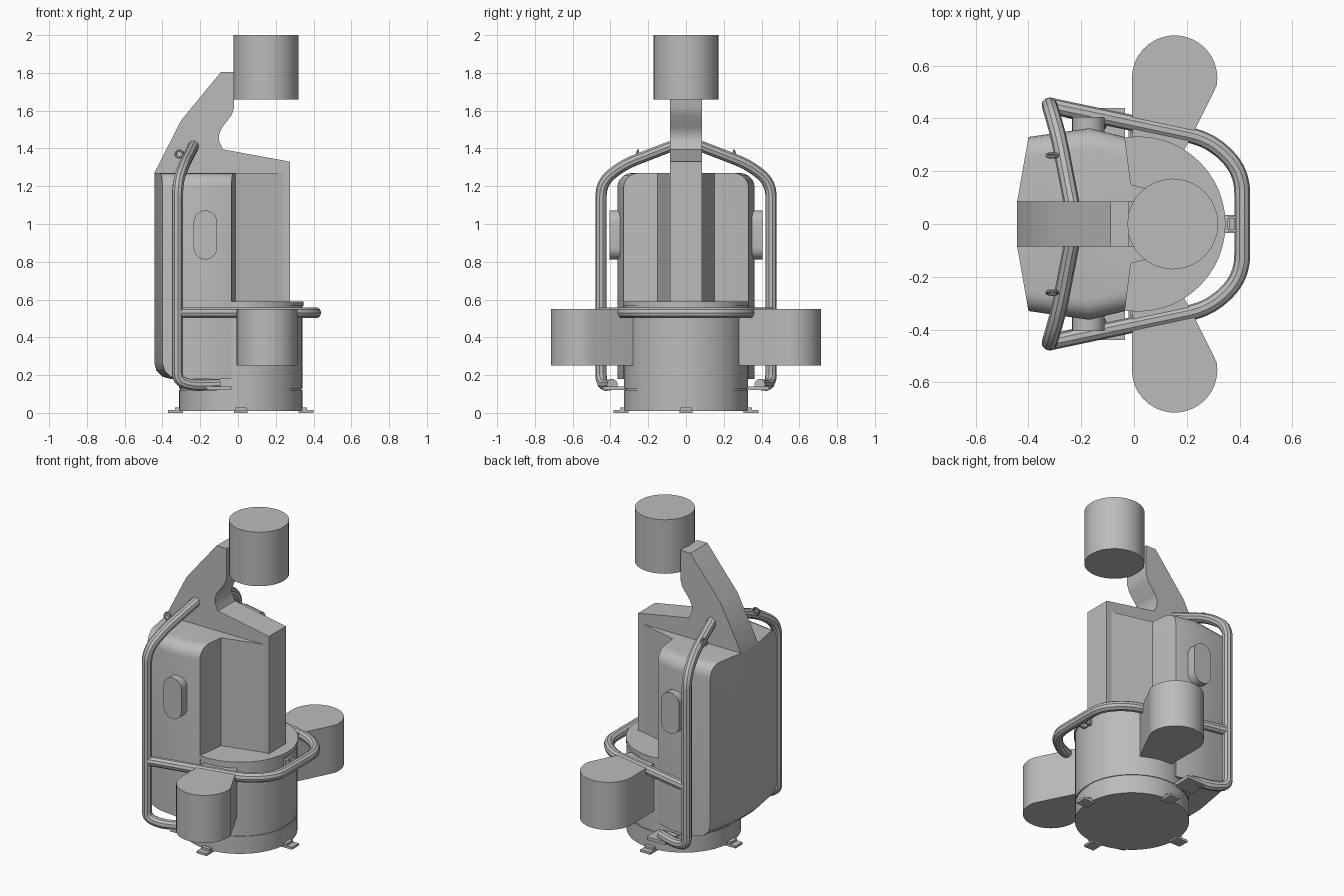
import bpy, bmesh, math
from mathutils import Vector

if "Cube" in bpy.data.objects:
    bpy.data.objects.remove(bpy.data.objects["Cube"], do_unlink=True)

grey = bpy.data.materials.new("plain grey")
grey.use_nodes = True
grey.diffuse_color = (0.5, 0.5, 0.5, 1)
grey.node_tree.nodes["Principled BSDF"].inputs["Base Color"].default_value = (0.5, 0.5, 0.5, 1)


def finish(ob, name, smooth=True):
    ob.name = name
    ob.data.materials.clear()
    ob.data.materials.append(grey)
    bpy.ops.object.select_all(action='DESELECT')
    ob.select_set(True)
    bpy.context.view_layer.objects.active = ob
    if smooth:
        bpy.ops.object.shade_smooth_by_angle(angle=math.radians(35))
    return ob


def prism(name, points, lo, hi, axis='z', shape=None, smooth=True):
    """Extrude a flat outline along z (outline in xy) or y (outline in xz)."""
    bm = bmesh.new()
    place = (lambda p: (p[0], p[1], lo)) if axis == 'z' else (lambda p: (p[0], lo, p[1]))
    face = bm.faces.new([bm.verts.new(place(p)) for p in points])
    geom = bmesh.ops.extrude_face_region(bm, geom=[face])["geom"]
    step = Vector((0, 0, hi - lo)) if axis == 'z' else Vector((0, hi - lo, 0))
    bmesh.ops.translate(bm, vec=step, verts=[g for g in geom if isinstance(g, bmesh.types.BMVert)])
    bmesh.ops.recalc_face_normals(bm, faces=bm.faces[:])
    if shape:
        shape(bm)
    mesh = bpy.data.meshes.new(name)
    bm.to_mesh(mesh)
    bm.free()
    ob = bpy.data.objects.new(name, mesh)
    bpy.context.collection.objects.link(ob)
    return finish(ob, name, smooth)


def drum(name, x, radius, lo, hi, sides=48):
    bpy.ops.mesh.primitive_cylinder_add(vertices=sides, radius=radius, depth=hi - lo,
                                        location=(x, 0, (lo + hi) / 2))
    return finish(bpy.context.object, name)


def box(name, centre, size, turn=0):
    bpy.ops.mesh.primitive_cube_add(size=1, location=centre, rotation=(0, 0, turn))
    bpy.context.object.scale = size
    return finish(bpy.context.object, name, False)


def tube(name, corners, bend, radius=0.03):
    """Round tube through the corner points, with each bend filleted."""
    pts = [Vector(c) for c in corners]
    path = [pts[0]]
    for a, b, c in zip(pts, pts[1:], pts[2:]):
        cut = min(bend, (a - b).length * 0.48, (c - b).length * 0.48)
        p, q = b + (a - b).normalized() * cut, b + (c - b).normalized() * cut
        for i in range(9):
            t = i / 8
            path.append(p * (1 - t) ** 2 + b * (2 * t * (1 - t)) + q * t * t)
    path.append(pts[-1])
    curve = bpy.data.curves.new(name, 'CURVE')
    curve.dimensions = '3D'
    curve.bevel_depth = radius
    curve.bevel_resolution = 3
    curve.use_fill_caps = True
    line = curve.splines.new('POLY')
    line.points.add(len(path) - 1)
    for point, co in zip(line.points, path):
        point.co = (*co, 1)
    ob = bpy.data.objects.new(name, curve)
    bpy.context.collection.objects.link(ob)
    finish(ob, name, False)
    bpy.ops.object.convert(target='MESH')
    return finish(bpy.context.object, name)


def arc(cx, cy, r, start, end, n):
    return [(cx + r * math.cos(math.radians(start + (end - start) * i / n)),
             cy + r * math.sin(math.radians(start + (end - start) * i / n))) for i in range(n + 1)]


# Round base with seam band, collar and four mounting feet
cx = 0.015
drum("base_lower", cx, 0.327, 0.01, 0.12)
drum("base_seam", cx, 0.322, 0.12, 0.13)
drum("base_upper", cx, 0.327, 0.13, 0.565)
drum("base_collar", cx, 0.332, 0.565, 0.59)
for i in range(4):
    a = i * math.pi / 2
    u, v = math.cos(a), math.sin(a)
    box("foot_plate", (cx + 0.345 * u, 0.345 * v, 0.007), (0.08, 0.07, 0.014), a)
    box("foot_tab", (cx + 0.334 * u, 0.334 * v, 0.018), (0.03, 0.06, 0.02), a)


# Backpack shell: rounded shoulders, chamfered lower back
def round_shell(bm):
    def pick(rule):
        return [e for e in bm.edges if rule(*[v.co for v in e.verts])]
    top = pick(lambda a, b: min(a.z, b.z) > 1.2 and min(abs(a.y), abs(b.y)) > 0.3 and a.y * b.y > 0)
    low = pick(lambda a, b: max(a.z, b.z) < 0.2 and max(a.x, b.x) < -0.39)
    bmesh.ops.bevel(bm, geom=top, offset=0.075, segments=5, profile=0.5, affect='EDGES')
    low = [e for e in low if e.is_valid]
    bmesh.ops.bevel(bm, geom=low, offset=0.085, segments=3, profile=0.5, affect='EDGES')


half = [(-0.012, 0.15), (-0.035, 0.33), (-0.17, 0.363), (-0.4, 0.33), (-0.443, 0.085)]
prism("back_shell", half + [(x, -y) for x, y in reversed(half)], 0.18, 1.27, shape=round_shell)

# Central column and the hooked fin above it
prism("column", [(-0.1, 0.155), (-0.012, 0.15), (0.24, 0.085),
                 (0.24, -0.085), (-0.012, -0.15), (-0.1, -0.155)], 0.58, 1.27, smooth=False)
fin = [(-0.443, 1.26), (-0.443, 1.27), (-0.3, 1.55), (-0.09, 1.805), (-0.02, 1.805), (-0.02, 1.62),
       (-0.035, 1.575), (-0.085, 1.51), (-0.1, 1.475), (-0.1, 1.44), (-0.08, 1.395),
       (0.275, 1.33), (0.275, 0.58), (-0.1, 0.58), (-0.1, 1.26)]
prism("fin_and_spine", fin, -0.085, 0.085, 'y')

# Drum carried at the top of the fin
drum("top_drum", 0.147, 0.172, 1.66, 2.0, 32)

# Horizontal guard hoop around the front
side = [(-0.31, 0.447, 0.53), (0.29, 0.32, 0.53), (0.41, 0.2, 0.53)]
tube("guard_hoop", side + [(x, -y, z) for x, y, z in reversed(side)], 0.16)
for s in (-1, 1):
    box("hoop_clip", (0.365, 0.025 * s, 0.53), (0.06, 0.012, 0.04))
box("hoop_clip_plate", (0.35, 0, 0.53), (0.012, 0.07, 0.04))

# Parts repeated on both sides
for s, word in ((1, "left"), (-1, "right")):
    # Teardrop side tank
    outline = [(0.19, 0.28), (0.23, 0.355), (0.295, 0.485)]
    outline += arc(0.154, 0.553, 0.162, -10, 180, 18) + [(-0.006, 0.35), (-0.002, 0.28)]
    prism(word + "_tank", [(x, s * y) for x, y in outline], 0.25, 0.55)

    # Oval pad on the shell
    oval = arc(-0.173, 1.01, 0.062, 0, 180, 12) + arc(-0.173, 0.874, 0.062, 180, 360, 12)
    prism(word + "_pad", oval, s * 0.33, s * 0.405, 'y')

    # Upright tube frame, with its bracket and lifting eye
    frame = [(-0.235, 0.07, 1.415), (-0.285, 0.33, 1.315), (-0.32, 0.45, 1.22),
             (-0.32, 0.45, 0.17), (-0.24, 0.43, 0.145), (-0.1, 0.39, 0.15)]
    tube(word + "_frame", [(x, s * y, z) for x, y, z in frame], 0.15)
    box(word + "_bracket", (-0.1, s * 0.375, 0.13), (0.13, 0.13, 0.02))
    bpy.ops.mesh.primitive_torus_add(major_segments=20, minor_segments=8, major_radius=0.02,
                                     minor_radius=0.006, location=(-0.31, s * 0.26, 1.37),
                                     rotation=(s * math.radians(-70), 0, 0))
    finish(bpy.context.object, word + "_lifting_eye")
